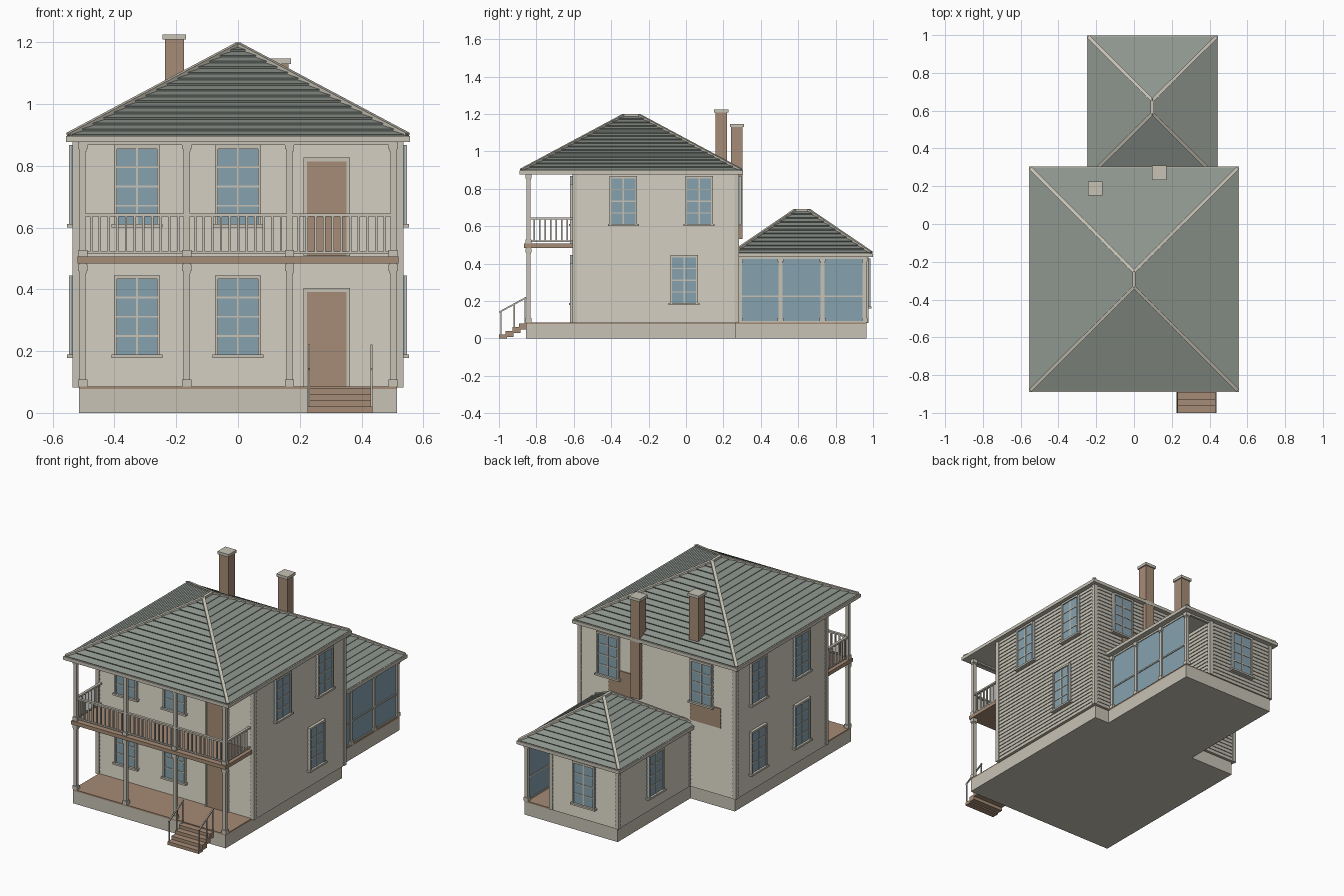
import bpy, bmesh, math
from mathutils import Matrix, Vector

cube = bpy.data.objects.get("Cube")
if cube:
    bpy.data.objects.remove(cube, do_unlink=True)


def material(name, rgb):
    m = bpy.data.materials.new(name)
    m.use_nodes = True
    m.diffuse_color = (*rgb, 1)
    m.node_tree.nodes["Principled BSDF"].inputs["Base Color"].default_value = (*rgb, 1)
    return m


CREAM = material("cream paint", (0.57, 0.54, 0.46))
ROOF = material("grey shingle", (0.27, 0.30, 0.27))
BROWN = material("brown wood", (0.38, 0.26, 0.18))
GLASS = material("blue glass", (0.24, 0.36, 0.43))
COLOURS = [CREAM, ROOF, BROWN, GLASS]


def finish(name, bm, matrix=None):
    bmesh.ops.recalc_face_normals(bm, faces=bm.faces)
    me = bpy.data.meshes.new(name)
    bm.to_mesh(me)
    bm.free()
    for m in COLOURS:
        me.materials.append(m)
    ob = bpy.data.objects.new(name, me)
    if matrix:
        ob.matrix_world = matrix
    bpy.context.collection.objects.link(ob)
    return ob


def add_box(bm, x0, x1, y0, y1, z0, z1, mat=CREAM, matrix=Matrix()):
    m = Matrix.Translation(((x0 + x1) / 2, (y0 + y1) / 2, (z0 + z1) / 2))
    m = matrix @ m @ Matrix.Diagonal((x1 - x0, y1 - y0, z1 - z0, 1))
    for v in bmesh.ops.create_cube(bm, size=1, matrix=m)["verts"]:
        for f in v.link_faces:
            f.material_index = COLOURS.index(mat)


def box(name, *args):
    bm = bmesh.new()
    add_box(bm, *args)
    return finish(name, bm)


def add_beam(bm, p, q, w, h, mat=CREAM):
    p, q = Vector(p), Vector(q)
    m = Matrix.Translation((p + q) / 2) @ (q - p).to_track_quat("X", "Z").to_matrix().to_4x4()
    half = (q - p).length / 2
    add_box(bm, -half, half, -w / 2, w / 2, -h / 2, h / 2, mat, m)


def ring_stack(name, rect, profile, mat):
    """Stacked rectangles; profile holds (inset, z) pairs."""
    x0, x1, y0, y1 = rect
    bm = bmesh.new()
    rings = []
    for d, z in profile:
        pts = ((x0 + d, y0 + d), (x1 - d, y0 + d), (x1 - d, y1 - d), (x0 + d, y1 - d))
        rings.append([bm.verts.new((x, y, z)) for x, y in pts])
    for a, b in zip(rings, rings[1:]):
        for i in range(4):
            j = (i + 1) % 4
            bm.faces.new((a[i], a[j], b[j], b[i]))
    bm.faces.new(rings[0][::-1])
    bm.faces.new(rings[-1])
    for f in bm.faces:
        f.material_index = COLOURS.index(mat)
    return finish(name, bm)


def siding(name, rect, z0, z1, count):
    step = (z1 - z0) / count
    prof = []
    for i in range(count):
        prof += [(-0.005, z0 + i * step), (0, z0 + (i + 1) * step)]
    ring_stack(name, rect, prof, CREAM)
    # corner boards
    bm = bmesh.new()
    x0, x1, y0, y1 = rect
    for x, sx in ((x0, 1), (x1, -1)):
        for y, sy in ((y0, 1), (y1, -1)):
            xs = sorted((x - 0.008 * sx, x + 0.016 * sx))
            ys = sorted((y - 0.008 * sy, y + 0.016 * sy))
            add_box(bm, *xs, *ys, z0, z1)
    finish(name + "_corner_boards", bm)


def hip_roof(name, rect, z0, z1, count):
    x0, x1, y0, y1 = rect
    half = (x1 - x0) / 2 - 0.002
    run, rise = half / count, (z1 - z0) / count
    length, h = math.hypot(run, rise), 0.007
    prof = [(0, z0)]
    for i in range(count):
        prof += [(i * run - h * rise / length, z0 + i * rise + h * run / length),
                 ((i + 1) * run, z0 + (i + 1) * rise)]
    ring_stack(name, rect, prof, ROOF)
    # eave board, hip caps and ridge cap
    e = 0.009
    box(name + "_eave", x0 - e, x1 + e, y0 - e, y1 + e, z0 - 0.018, z0 + 0.002)
    bm = bmesh.new()
    cx = (x0 + x1) / 2
    low, high = (cx, y0 + half, z1 + 0.004), (cx, y1 - half, z1 + 0.004)
    for x in (x0, x1):
        add_beam(bm, (x, y0, z0 + 0.005), low, 0.018, 0.014)
        add_beam(bm, (x, y1, z0 + 0.005), high, 0.018, 0.014)
    add_beam(bm, low, high, 0.018, 0.014)
    finish(name + "_hip_caps", bm)


def facing(x, y, z, turn):
    return Matrix.Translation((x, y, z)) @ Matrix.Rotation(math.radians(turn), 4, "Z")


def window(name, x, y, z, turn):
    """Local -y points outward; z is the bottom of the sill."""
    bm = bmesh.new()
    w, h = 0.074, 0.265
    add_box(bm, -w, w, -0.009, 0.01, 0.005, h, GLASS)
    for s in (-1, 1):
        add_box(bm, *sorted((s * w, s * (w - 0.010))), -0.016, 0.01, 0, h)
    add_box(bm, -w, w, -0.016, 0.01, h - 0.010, h + 0.002)
    add_box(bm, -0.083, 0.083, -0.022, 0.01, 0, 0.011)
    add_box(bm, -0.004, 0.004, -0.012, 0.01, 0.01, h)
    for i in (1, 2, 3):
        z0 = 0.008 + i * 0.0625
        add_box(bm, -w, w, -0.012, 0.01, z0 - 0.003, z0 + 0.003)
    finish(name, bm, facing(x, y, z, turn))


def door(name, x, y, z):
    bm = bmesh.new()
    add_box(bm, -0.064, 0.064, -0.012, 0.01, 0, 0.308, BROWN)
    for s in (-1, 1):
        add_box(bm, *sorted((s * 0.064, s * 0.075)), -0.016, 0.01, 0, 0.318)
    add_box(bm, -0.075, 0.075, -0.016, 0.01, 0.306, 0.318)
    finish(name, bm, facing(x, y, z, 0))


def post(name, x, y, z0, z1):
    bm = bmesh.new()
    for r, a, b in ((0.010, z0, z1), (0.015, z0, z0 + 0.022),
                    (0.015, z1 - 0.026, z1 - 0.004), (0.012, z1 - 0.034, z1)):
        add_box(bm, x - r, x + r, y - r, y + r, a, b)
    finish(name, bm)


# Foundations and floors
for part, r in (("house", (-0.515, 0.515, -0.855, 0.265)), ("annex", (-0.215, 0.415, 0.265, 0.965))):
    box(part + "_foundation", *r, 0, 0.077)
    box(part + "_floor", *r, 0.077, 0.086, BROWN)

# Walls and roofs
siding("house_walls", (-0.527, 0.527, -0.6, 0.275), 0.082, 0.88, 34)
siding("annex_walls", (-0.218, 0.235, 0.27, 0.967), 0.082, 0.435, 15)
hip_roof("house_roof", (-0.548, 0.548, -0.88, 0.295), 0.895, 1.188, 16)
hip_roof("annex_roof", (-0.24, 0.435, 0.25, 0.99), 0.453, 0.682, 11)

# Front windows and doors, two storeys
for floor, z in (("lower", 0.178), ("upper", 0.6)):
    for i, x in enumerate((-0.327, 0)):
        window(f"{floor}_front_window_{i}", x, -0.604, z, 0)
    for i, y in enumerate((-0.35, 0.07)):
        window(f"{floor}_right_window_{i}", -0.531, y, z, -90)
window("upper_left_window_front", 0.531, -0.335, 0.6, 90)
window("upper_left_window_back", 0.531, 0.07, 0.6, 90)
window("lower_left_window", 0.531, -0.01, 0.178, 90)
door("lower_door", 0.287, -0.604, 0.086)
door("upper_door", 0.287, -0.604, 0.508)

# Back windows, with wooden panels on the wall below
for i, x in enumerate((-0.305, 0.325)):
    window(f"upper_back_window_{i}", x, 0.28, 0.6, 180)
box("back_panel_right", -0.43, -0.225, 0.275, 0.283, 0.49, 0.61, BROWN)
box("back_panel_left", 0.16, 0.325, 0.275, 0.283, 0.5, 0.66, BROWN)
window("annex_back_window", 0.005, 0.971, 0.16, 180)
window("annex_right_window", -0.222, 0.62, 0.16, -90)

# Front porch, balcony floor and posts
box("balcony_floor", -0.52, 0.52, -0.865, -0.6, 0.484, 0.506, BROWN)
box("porch_beam", -0.515, 0.515, -0.853, -0.837, 0.868, 0.88)
columns = (-0.503, -0.166, 0.167, 0.503)
for i, x in enumerate(columns):
    post(f"lower_post_{i}", x, -0.842, 0.086, 0.485)
    post(f"upper_post_{i}", x, -0.842, 0.506, 0.88)


def railing(name, p, q, count):
    bm = bmesh.new()
    p, q = Vector(p), Vector(q)
    for z, w, h in ((0.64, 0.016, 0.010), (0.519, 0.010, 0.008)):
        up = Vector((0, 0, z))
        add_beam(bm, p + up, q + up, w, h)
    for i in range(1, count):
        v = p.lerp(q, i / count)
        add_box(bm, v.x - 0.004, v.x + 0.004, v.y - 0.004, v.y + 0.004, 0.518, 0.638)
    finish(name, bm)


for i, (a, b) in enumerate(zip(columns, columns[1:])):
    railing(f"front_railing_{i}", (a, -0.842, 0), (b, -0.842, 0), 12)
for side, x in (("right", -0.503), ("left", 0.503)):
    railing(side + "_railing", (x, -0.842, 0), (x, -0.605, 0), 8)

# Entry steps with handrails
bm = bmesh.new()
for i in range(4):
    y, z = -1.0 + i * 0.036, 0.02 * (i + 1)
    add_box(bm, 0.225, 0.435, y, y + 0.042, max(0, z - 0.032), z, BROWN)
finish("entry_steps", bm)
bm = bmesh.new()
for x in (0.23, 0.432):
    add_beam(bm, (x, -0.998, 0.14), (x, -0.855, 0.218), 0.007, 0.008)
    for y, z0, z1 in ((-0.99, 0.01, 0.142), (-0.918, 0.05, 0.182), (-0.86, 0.08, 0.215)):
        add_box(bm, x - 0.003, x + 0.003, y - 0.003, y + 0.003, z0, z1)
finish("step_handrails", bm)

# Screened side porch, open at the back
box("porch_screen", 0.4, 0.405, 0.28, 0.955, 0.086, 0.432, GLASS)
bm = bmesh.new()
for z0, z1 in ((0.086, 0.094), (0.221, 0.229), (0.424, 0.437)):
    add_box(bm, 0.396, 0.41, 0.28, 0.965, z0, z1)
add_box(bm, 0.235, 0.41, 0.951, 0.965, 0.424, 0.437)
finish("screen_rails", bm)
for i, y in enumerate((0.29, 0.505, 0.73, 0.955)):
    post(f"screen_post_{i}", 0.403, y, 0.086, 0.437)

# Chimneys
for name, x, y, z0, z1 in (("inner", -0.206, 0.188, 0.9, 1.225), ("outer", 0.133, 0.272, 0.53, 1.147)):
    r = 0.031
    box(name + "_chimney", x - r, x + r, y - r, y + r, z0, z1 - 0.015, BROWN)
    r = 0.038
    box(name + "_chimney_cap", x - r, x + r, y - r, y + r, z1 - 0.017, z1)
